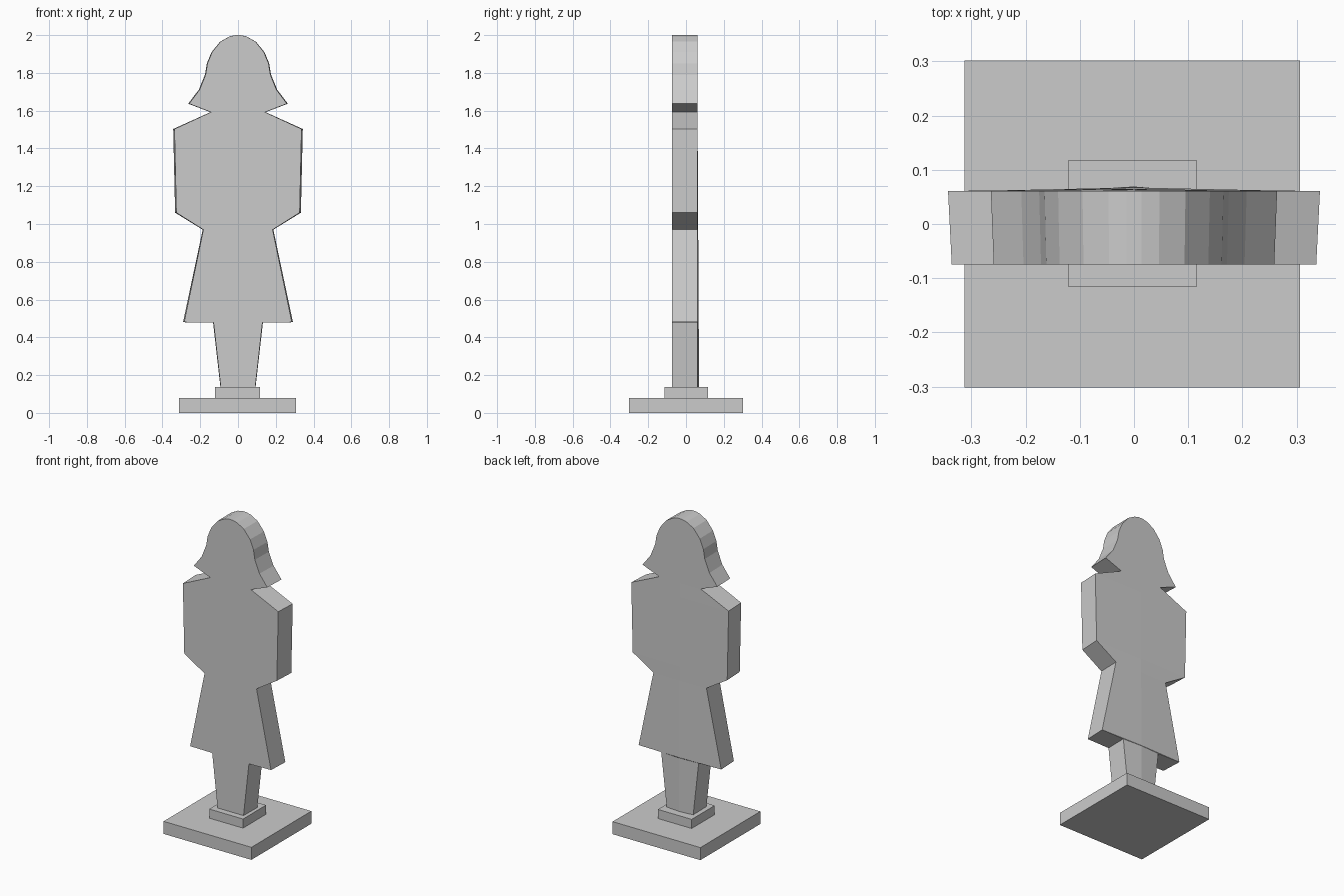
import bpy, bmesh

if "Cube" in bpy.data.objects:
    bpy.data.objects.remove(bpy.data.objects["Cube"])

FRONT_Y, BACK_Y = -0.075, 0.061
FRONT_SCALE = 0.98          # front face is slightly narrower than the back

def finish(bm, name):
    bmesh.ops.recalc_face_normals(bm, faces=bm.faces)
    me = bpy.data.meshes.new(name)
    bm.to_mesh(me)
    bm.free()
    ob = bpy.data.objects.new(name, me)
    bpy.context.collection.objects.link(ob)
    return ob

def box(name, lo, hi):
    bm = bmesh.new()
    bmesh.ops.create_cube(bm, size=1)
    for v in bm.verts:
        v.co = [(a + b) / 2 + c * (b - a) for a, b, c in zip(lo, hi, v.co)]
    return finish(bm, name)

# Square base and small plinth
box("base_slab", (-0.313, -0.302, 0), (0.306, 0.302, 0.08))
box("plinth", (-0.122, -0.115, 0.08), (0.116, 0.117, 0.138))

# Half outline of the figure: legs, coat hem, waist, arms, neck, hair, crown
profile = [(0.093, 0.136), (0.132, 0.478), (0.291, 0.480), (0.187, 0.97),
           (0.333, 1.06), (0.343, 1.503), (0.146, 1.592), (0.264, 1.637),
           (0.208, 1.71), (0.175, 1.79), (0.165, 1.85), (0.14, 1.91),
           (0.095, 1.965), (0.047, 1.992), (0.014, 2.0)]

# Rows of six vertices around the cutout; the back has a faint centre ridge
bm = bmesh.new()
rows = []
for x, z in profile:
    ridge = BACK_Y + 0.009 * max(0, 1 - z / 1.6)
    fx = x * FRONT_SCALE
    rows.append([bm.verts.new(p) for p in (
        (-fx, FRONT_Y, z), (0, FRONT_Y, z), (fx, FRONT_Y, z),
        (x, BACK_Y, z), (0, ridge, z), (-x, BACK_Y, z))])
for a, b in zip(rows, rows[1:]):
    for i in range(6):
        j = (i + 1) % 6
        bm.faces.new((a[i], a[j], b[j], b[i]))
bm.faces.new(rows[0])
bm.faces.new(rows[-1])
finish(bm, "figure_cutout")
